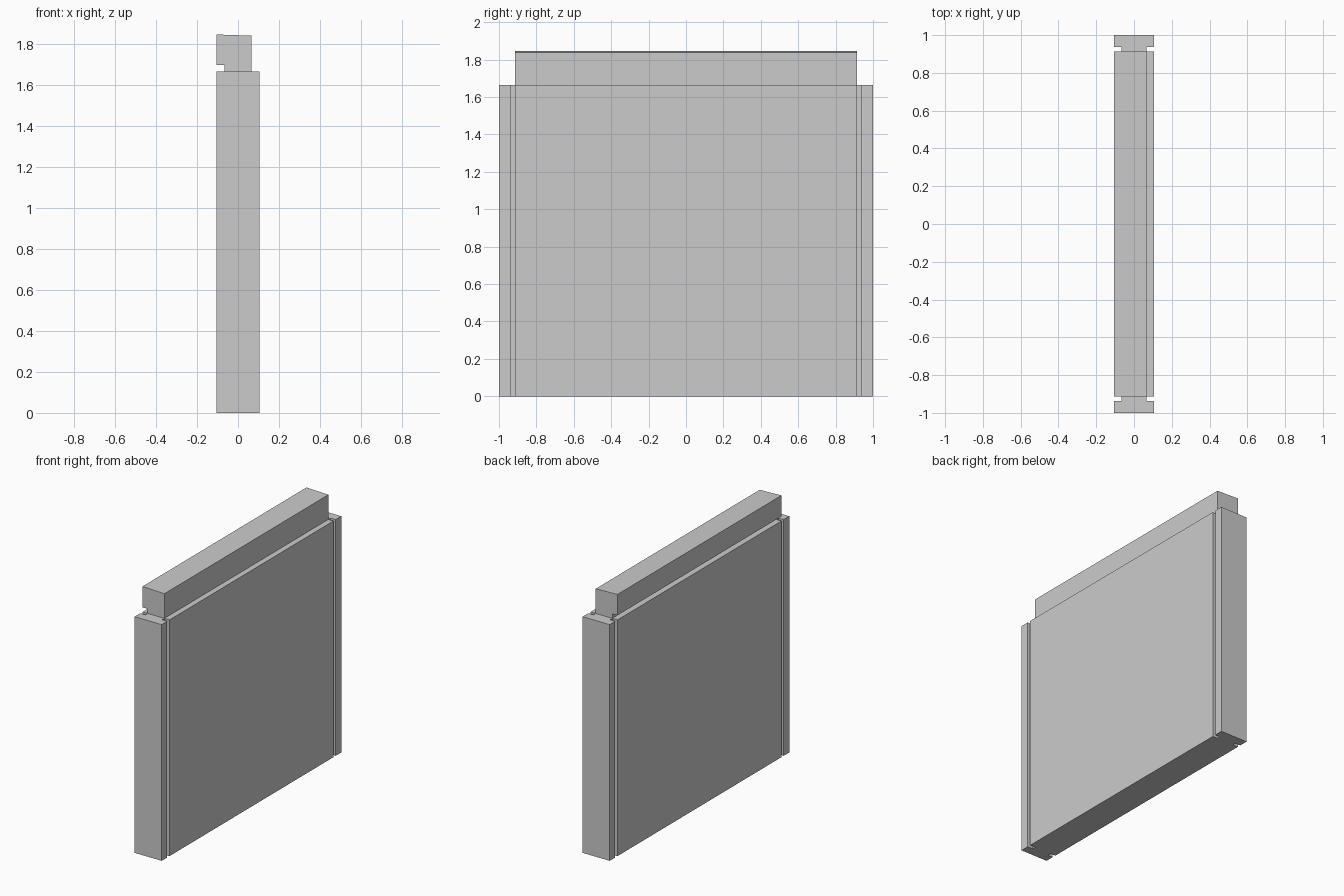
import bpy, bmesh
from mathutils import Vector

if "Cube" in bpy.data.objects:
    bpy.data.objects.remove(bpy.data.objects["Cube"])


def prism(name, profile, to_3d, start, end):
    """Extrude a closed 2D profile from start to end along one axis."""
    bm = bmesh.new()
    face = bm.faces.new([bm.verts.new(to_3d(a, b, start)) for a, b in profile])
    move = to_3d(0, 0, end) - to_3d(0, 0, start)
    new = bmesh.ops.extrude_face_region(bm, geom=[face], use_keep_orig=True)["geom"]
    bmesh.ops.translate(bm, vec=move,
                        verts=[g for g in new if isinstance(g, bmesh.types.BMVert)])
    bmesh.ops.recalc_face_normals(bm, faces=bm.faces)
    mesh = bpy.data.meshes.new(name)
    bm.to_mesh(mesh)
    bm.free()
    obj = bpy.data.objects.new(name, mesh)
    bpy.context.collection.objects.link(obj)
    return obj


HALF_X, NECK = 0.105, 0.065
GROOVE_IN, GROOVE_OUT = 0.913, 0.938
BODY_TOP = 1.665

# Wall slab: plan outline with a vertical groove beside each end post
quarter = [(HALF_X, 0.0), (HALF_X, GROOVE_IN), (NECK, GROOVE_IN),
           (NECK, GROOVE_OUT), (HALF_X, GROOVE_OUT), (HALF_X, 1.0)]
right = [(x, -y) for x, y in reversed(quarter[1:])] + quarter[1:]
left = [(-x, -y) for x, y in right]
prism("wall_panel", right + left, lambda x, y, z: Vector((x, y, z)), 0.0, BODY_TOP)

# Top rail: undercut on the left, top sloping slightly down to the right
rail = [(-NECK, BODY_TOP), (NECK, BODY_TOP), (NECK, 1.839),
        (-HALF_X, 1.845), (-HALF_X, 1.697), (-NECK, 1.697)]
prism("top_rail", rail, lambda x, z, y: Vector((x, y, z)), -GROOVE_IN, GROOVE_IN)
